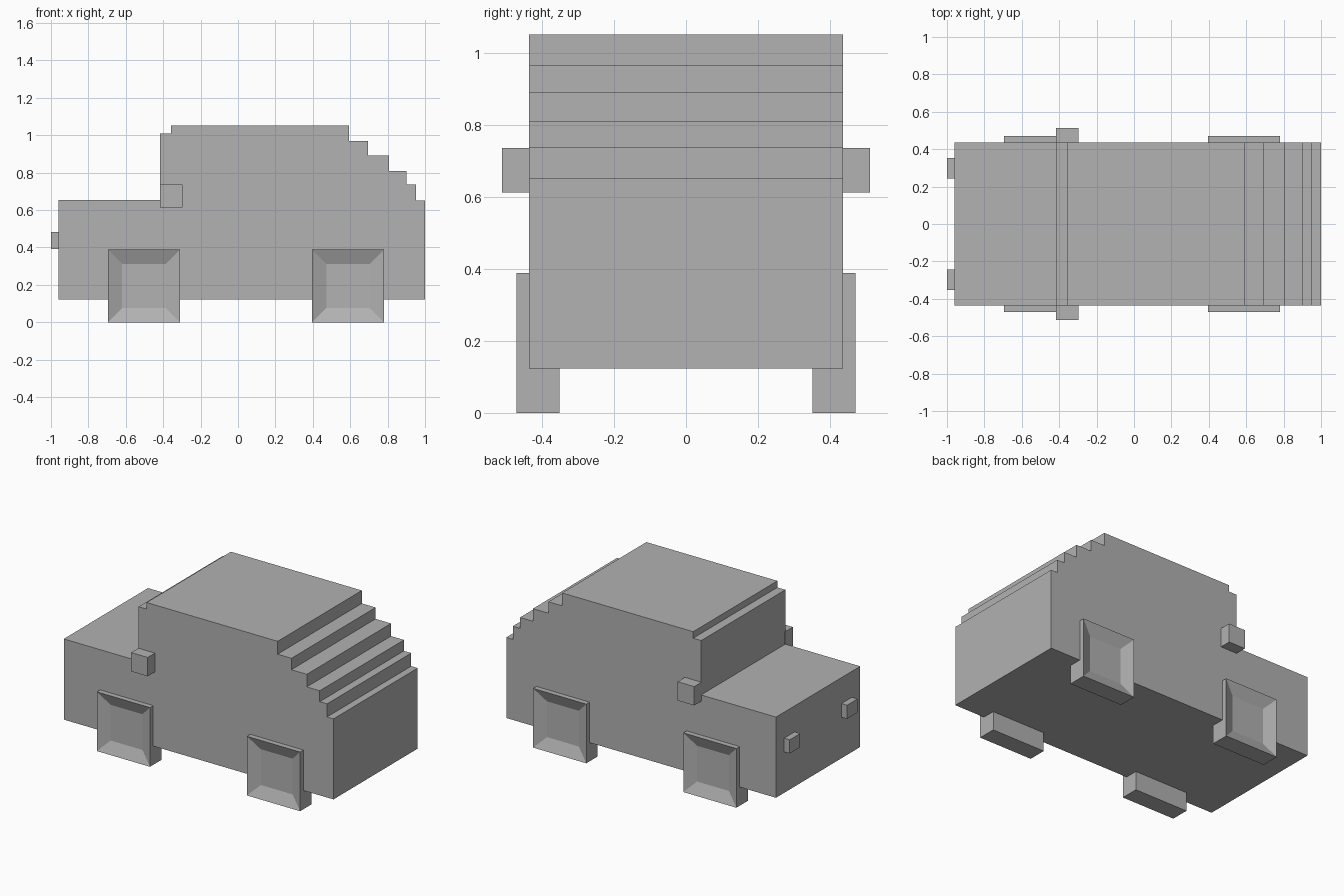
import bpy
import bmesh
from mathutils import Vector

old = bpy.data.objects.get("Cube")
if old:
    bpy.data.objects.remove(old, do_unlink=True)

grey = bpy.data.materials.new("plain_grey")
grey.use_nodes = True
GREY = (0.445, 0.445, 0.445, 1)
grey.diffuse_color = GREY
grey.node_tree.nodes["Principled BSDF"].inputs["Base Color"].default_value = GREY


def finish(name, bm, mirrored=False):
    bmesh.ops.recalc_face_normals(bm, faces=bm.faces)
    mesh = bpy.data.meshes.new(name)
    bm.to_mesh(mesh)
    bm.free()
    mesh.materials.append(grey)
    obj = bpy.data.objects.new(name, mesh)
    bpy.context.collection.objects.link(obj)
    if mirrored:
        mod = obj.modifiers.new("Mirror", "MIRROR")
        mod.use_axis = (False, True, False)
    return obj


def box(low, high):
    bm = bmesh.new()
    bmesh.ops.create_cube(bm, size=1)
    low, high = Vector(low), Vector(high)
    for v in bm.verts:
        v.co = (low + high) / 2 + v.co * (high - low)
    return bm


# Body: stepped side profile extruded across the width
HALF = 0.437
BASE = 0.123
# Each step is (x where it starts, height up to the next step)
steps = [(-0.96, 0.653), (-0.416, 1.01), (-0.358, 1.053), (0.594, 0.968),
         (0.694, 0.893), (0.806, 0.81), (0.9, 0.738), (0.953, 0.652)]
ends = [x for x, z in steps[1:]] + [1.0]
profile = [(-0.96, BASE)]
for (x, z), end in zip(steps, ends):
    profile += [(x, z), (end, z)]
profile.append((1.0, BASE))

bm = bmesh.new()
side = bm.faces.new([bm.verts.new((x, -HALF, z)) for x, z in profile])
extruded = bmesh.ops.extrude_face_region(bm, geom=[side], use_keep_orig=True)
moved = [g for g in extruded["geom"] if isinstance(g, bmesh.types.BMVert)]
bmesh.ops.translate(bm, verts=moved, vec=(0, 2 * HALF, 0))
finish("body", bm)

# Wheels: square blocks with a recessed hub on the outer face
for name, x in (("front_wheels", -0.503), ("rear_wheels", 0.588)):
    bm = box((x - 0.193, 0.352, 0), (x + 0.193, 0.471, 0.389))
    outer = max(bm.faces, key=lambda f: f.calc_center_median().y)
    bmesh.ops.inset_region(bm, faces=[outer], thickness=0.109)
    bmesh.ops.translate(bm, verts=outer.verts, vec=(0, -0.033, 0))
    finish(name, bm, mirrored=True)

# Side mirrors and headlights
finish("side_mirrors", box((-0.418, 0.43, 0.613), (-0.298, 0.512, 0.737)), mirrored=True)
finish("headlights", box((-1, 0.243, 0.392), (-0.95, 0.352, 0.482)), mirrored=True)
